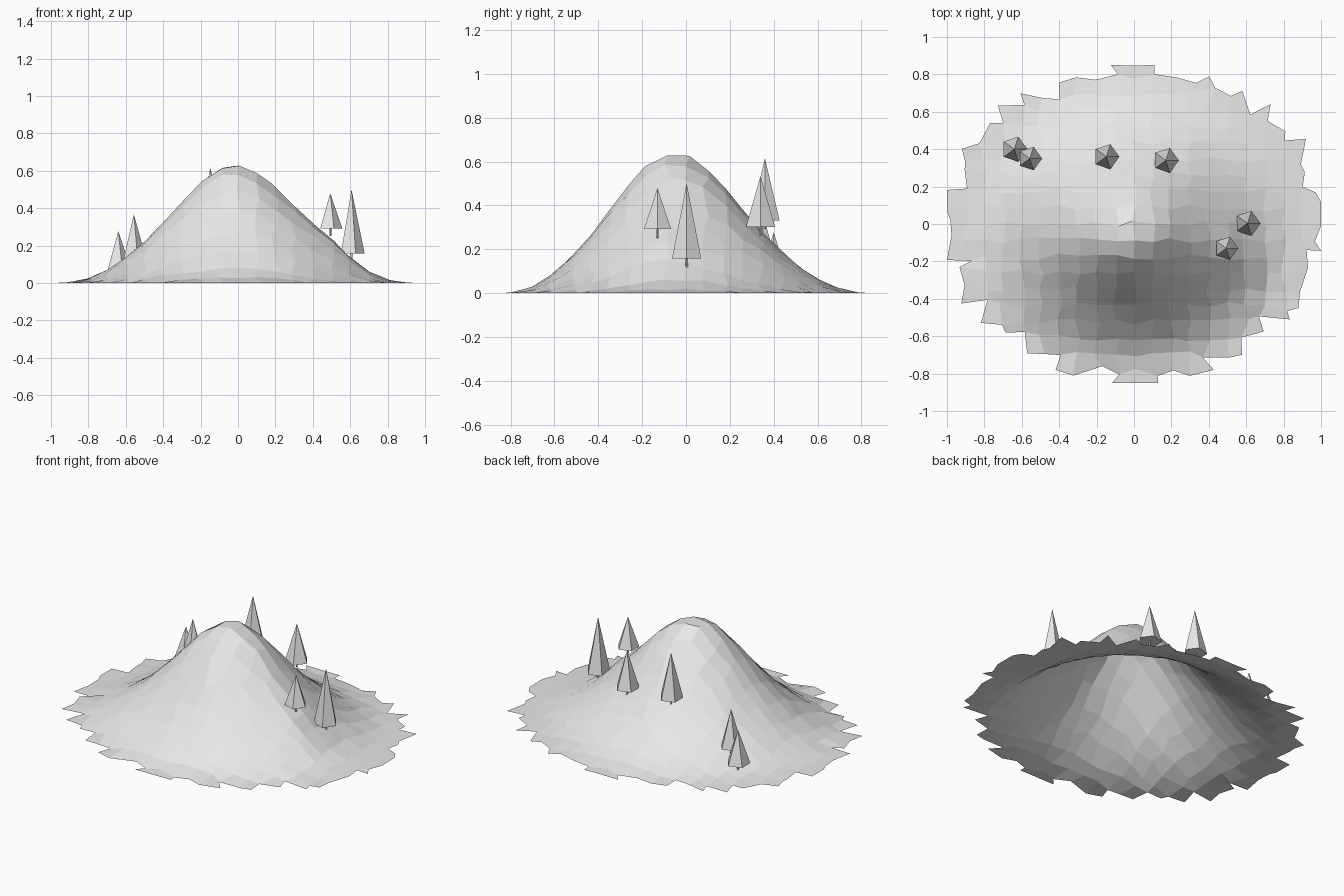
import bpy, bmesh, math, random
from mathutils import Matrix, Vector

random.seed(4)
cube = bpy.data.objects.get("Cube")
if cube:
    bpy.data.objects.remove(cube)

grey = bpy.data.materials.new("light grey")
grey.use_nodes = True
grey.diffuse_color = (0.8, 0.8, 0.8, 1)
grey.node_tree.nodes["Principled BSDF"].inputs["Base Color"].default_value = (0.8, 0.8, 0.8, 1)


def finish(bm, name):
    mesh = bpy.data.meshes.new(name)
    bm.to_mesh(mesh)
    bm.free()
    mesh.materials.append(grey)
    obj = bpy.data.objects.new(name, mesh)
    bpy.context.collection.objects.link(obj)
    return obj


# Hill slope as (distance from summit, height)
SLOPE = [(0, .63), (.07, .625), (.15, .575), (.2, .525), (.3, .415), (.4, .305), (.5, .205),
         (.6, .125), (.7, .06), (.8, .02), (.88, .004), (.94, 0), (2, 0)]


def hill_height(x, y):
    # the foot of the front is steeper than the back
    depth = .94 + .155 * min(0, y + .05)
    r = math.hypot(x + .015, (y + .05) / depth)
    for (r0, z0), (r1, z1) in zip(SLOPE, SLOPE[1:]):
        if r <= r1:
            z = z0 + (z1 - z0) * (r - r0) / (r1 - r0)
            break
    # shoulder on the left flank
    return z + .05 * math.exp(-((x - .48) ** 2 + (y + .14) ** 2) / .028)


# Hill: a jittered grid trimmed to a ragged oval
CELLS, DEPTH, LIMIT = 20, .87, .85
bm = bmesh.new()
bmesh.ops.create_grid(bm, x_segments=CELLS, y_segments=CELLS, size=1)


def is_outside(face):
    c = face.calc_center_median()
    return math.hypot(c.x * .985, c.y) > .955


bmesh.ops.delete(bm, geom=[f for f in bm.faces if is_outside(f)], context='FACES')
for v in bm.verts:
    rim = v.is_boundary
    wobble = .035 if rim else .018
    x = v.co.x + random.uniform(-wobble, wobble)
    y = v.co.y * DEPTH + random.uniform(-wobble, wobble)
    x = max(-1, min(1, x))
    y = max(-LIMIT, min(LIMIT, y))
    z = hill_height(x, y)
    z += random.uniform(-.005, .005) * min(1, z * 6)
    v.co = Vector((x, y, 0 if rim else z))
finish(bm, "hill")


# Trees: five-sided crown on a thin trunk
def tree(name, x, y, bottom, top, radius):
    for part, r, tip, z0, z1 in (("crown", radius, 0, bottom, top),
                                 ("trunk", .006, .006, bottom - .04, bottom)):
        bm = bmesh.new()
        bmesh.ops.create_cone(bm, cap_ends=True, segments=5, radius1=r, radius2=tip,
                              depth=z1 - z0)
        # one corner points to the model's left
        corner = max(bm.verts, key=lambda v: v.co.xy.length - v.co.z).co
        turn = Matrix.Rotation(-math.atan2(corner.y, corner.x), 4, 'Z')
        bm.transform(Matrix.Translation((x, y, (z0 + z1) / 2)) @ turn)
        finish(bm, name + "_" + part)


TREES = {
    "shoulder_tree": (.493, -.13, .292, .48, .065),
    "left_tree": (.607, .003, .158, .5, .07),
    "back_left_tree": (.17, .34, .302, .535, .07),
    "back_middle_tree": (-.148, .36, .332, .615, .07),
    "back_right_inner_tree": (-.557, .35, .132, .367, .066),
    "back_right_outer_tree": (-.64, .40, .07, .277, .07),
}
for name, values in TREES.items():
    tree(name, *values)
